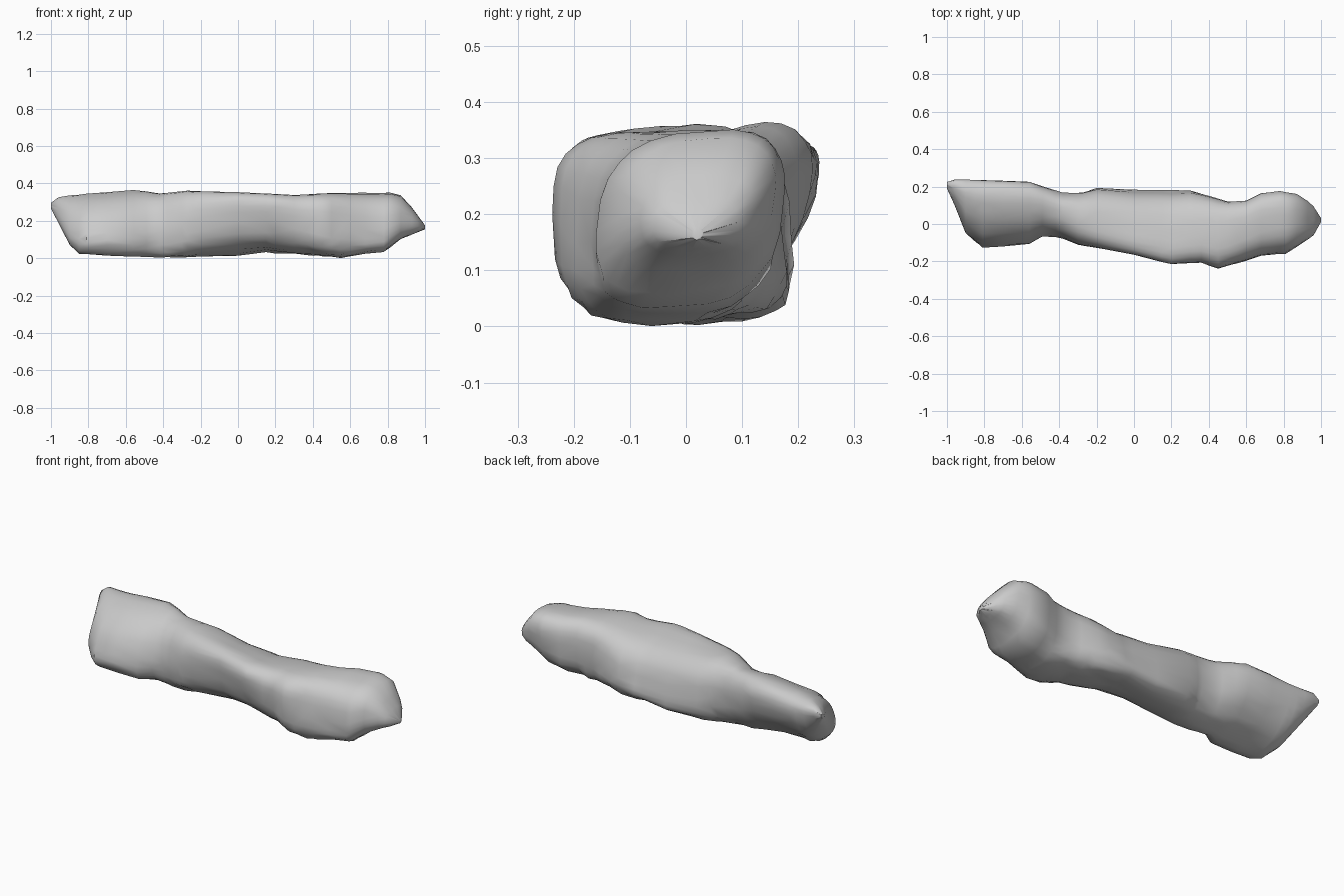
import bpy
import bmesh
import math
import random

default_cube = bpy.data.objects.get("Cube")
if default_cube:
    bpy.data.objects.remove(default_cube, do_unlink=True)

# Outlines along the length of the stone: (x, offset)
back_edge = [(-1, .225), (-.95, .24), (-.7, .232), (-.55, .226), (-.47, .195), (-.38, .167),
             (-.28, .167), (-.2, .19), (.3, .176), (.4, .15), (.5, .12), (.6, .125),
             (.68, .165), (.78, .177), (.87, .16), (.95, .11), (1, .03)]
front_edge = [(-1, .19), (-.95, .08), (-.9, -.05), (-.81, -.125), (-.56, -.11), (-.49, -.068),
              (-.4, -.07), (-.3, -.11), (0, -.165), (.2, -.215), (.36, -.208), (.45, -.238),
              (.6, -.195), (.7, -.165), (.81, -.16), (.89, -.11), (.96, -.06), (1, .01)]
top_edge = [(-1, .295), (-.96, .325), (-.88, .338), (-.55, .365), (-.42, .345), (-.27, .36),
            (0, .352), (.3, .338), (.5, .348), (.82, .35), (.87, .335), (.93, .27), (1, .175)]
bottom_edge = [(-1, .265), (-.95, .17), (-.9, .07), (-.85, .025), (-.4, .004), (0, .015),
               (.15, .03), (.4, .016), (.55, .002), (.78, .035), (.87, .1), (1, .155)]
# Twist of the cross-section: positive leans the top to the back, negative to the front
lean = [(-1, .6), (-.6, .55), (-.42, .3), (-.2, -.2), (0, -.5), (.2, -.5), (.37, -.2),
        (.6, .15), (.8, .3), (.9, .2), (1, 0)]
# Corner shape: one is an oval, lower is boxier
corner = [(-1, .95), (-.5, .9), (-.2, .72), (.3, .7), (.5, .6), (.8, .72), (1, .85)]


def sample(outline, x):
    """Linear interpolation along an outline."""
    for (x0, a), (x1, b) in zip(outline, outline[1:]):
        if x <= x1:
            return a + (b - a) * (x - x0) / (x1 - x0)
    return outline[-1][1]


def rounded(value, power):
    """Squares off a sine or cosine to give a boxy oval."""
    return math.copysign(abs(value) ** power, value)


def make_material(name, colour):
    material = bpy.data.materials.new(name)
    material.use_nodes = True
    material.diffuse_color = colour
    for node in material.node_tree.nodes:
        if node.type == "BSDF_PRINCIPLED":
            node.inputs["Base Color"].default_value = colour
            node.inputs["Roughness"].default_value = .8
    return material


def build_stone(name, material, sides=28):
    rng = random.Random(4)
    mesh = bpy.data.meshes.new(name)
    bm = bmesh.new()

    # Every outline point contributes a cross-section ring
    stations = {x for edge in (back_edge, front_edge, top_edge, bottom_edge) for x, _ in edge}
    kept = []
    for x in sorted(stations):
        if not kept or x - kept[-1] > .025 or x == 1:
            kept.append(x)

    rings = []
    for x in kept:
        front, back = sample(front_edge, x), sample(back_edge, x)
        low, high = sample(bottom_edge, x), sample(top_edge, x)
        skew, power = sample(lean, x), sample(corner, x)
        ring = []
        for i in range(sides):
            # Half the twist on each axis keeps the points evenly spread
            angle = math.tau * i / sides
            y = (front + back) / 2 + (back - front) / 2 * rounded(math.cos(angle - skew / 2), power)
            z = (low + high) / 2 + (high - low) / 2 * rounded(math.sin(angle + skew / 2), power)
            # Chipped lower edges
            chip = .005 if z < .12 and abs(x) < .9 else .0015
            y += rng.uniform(-chip, chip)
            z = max(0, z + rng.uniform(-chip, chip))
            ring.append(bm.verts.new((x, y, z)))
        rings.append(ring)

    # Skin between neighbouring rings, then the two end caps
    for first, second in zip(rings, rings[1:]):
        for i in range(sides):
            j = (i + 1) % sides
            bm.faces.new((first[i], first[j], second[j], second[i]))
    bm.faces.new(rings[0])
    bm.faces.new(reversed(rings[-1]))

    bmesh.ops.triangulate(bm, faces=bm.faces[:])
    bmesh.ops.recalc_face_normals(bm, faces=bm.faces[:])
    bm.to_mesh(mesh)
    bm.free()

    stone = bpy.data.objects.new(name, mesh)
    mesh.materials.append(material)
    bpy.context.collection.objects.link(stone)
    bpy.ops.object.select_all(action="DESELECT")
    stone.select_set(True)
    bpy.context.view_layer.objects.active = stone
    bpy.ops.object.shade_smooth_by_angle(angle=math.radians(45))


stone_grey = make_material("stone grey", (.6, .6, .6, 1))
build_stone("long_stone", stone_grey)
